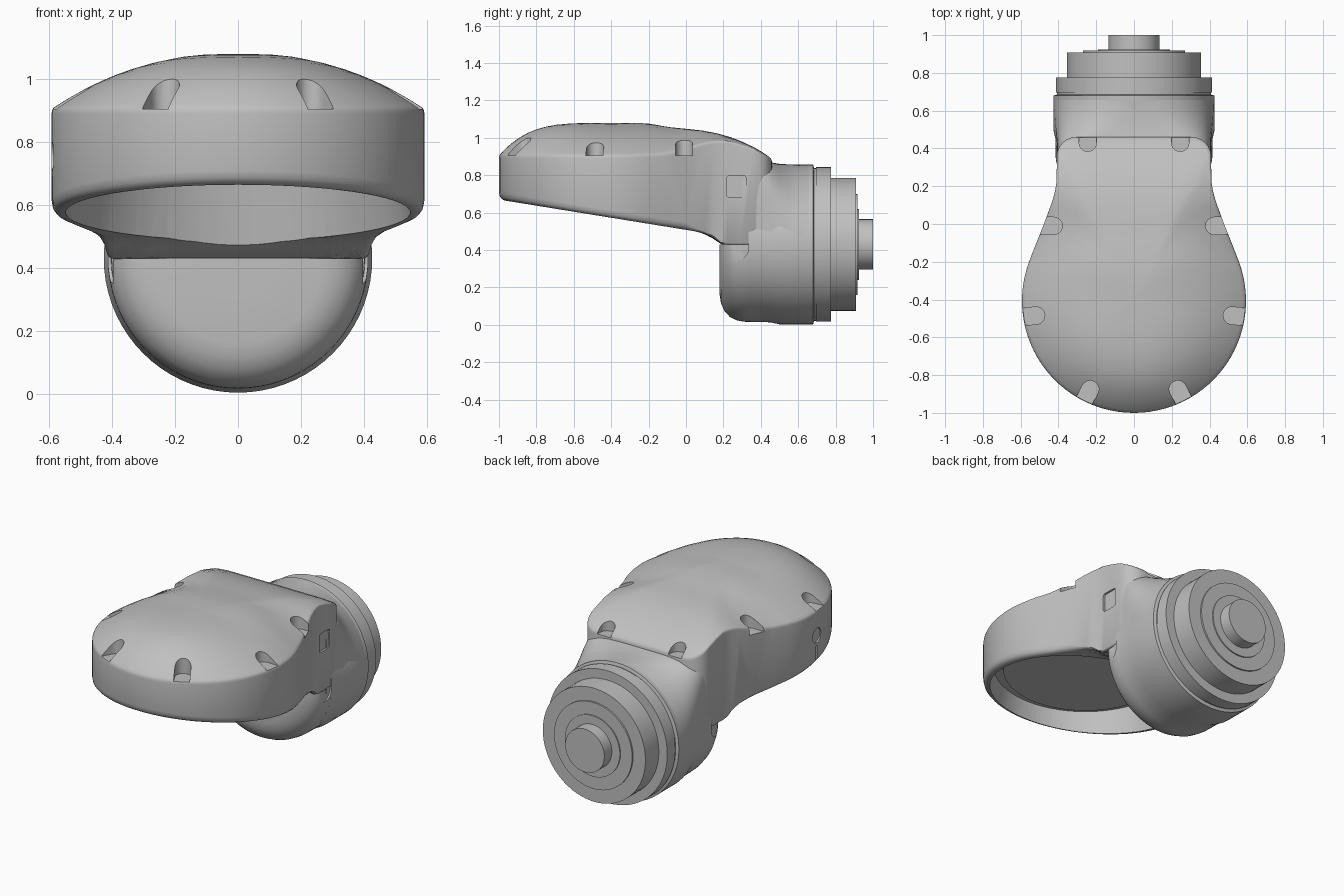
import bpy, bmesh, math
from mathutils import Vector, Matrix

cube = bpy.data.objects.get("Cube")
if cube:
    bpy.data.objects.remove(cube, do_unlink=True)

grey = bpy.data.materials.new("plain grey")
grey.use_nodes = True
grey.diffuse_color = (0.53, 0.53, 0.53, 1)
grey.node_tree.nodes["Principled BSDF"].inputs["Base Color"].default_value = (0.53, 0.53, 0.53, 1)


def make(name, bm):
    bmesh.ops.recalc_face_normals(bm, faces=bm.faces)
    mesh = bpy.data.meshes.new(name)
    bm.to_mesh(mesh)
    bm.free()
    mesh.materials.append(grey)
    obj = bpy.data.objects.new(name, mesh)
    bpy.context.collection.objects.link(obj)
    return obj


def loft(name, rings):
    """Skin a list of closed rings and cap both ends."""
    bm = bmesh.new()
    loops = [[bm.verts.new(p) for p in ring] for ring in rings]
    n = len(loops[0])
    for a, b in zip(loops, loops[1:]):
        for i in range(n):
            j = (i + 1) % n
            bm.faces.new((a[i], a[j], b[j], b[i]))
    bm.faces.new(loops[0])
    bm.faces.new(loops[-1])
    return make(name, bm)


def smooth(obj, angle=35):
    bpy.ops.object.select_all(action='DESELECT')
    obj.select_set(True)
    bpy.context.view_layer.objects.active = obj
    bpy.ops.object.shade_smooth_by_angle(angle=math.radians(angle))


def curve(points, t):
    """Linear interpolation through (position, value) pairs."""
    if t <= points[0][0]:
        return points[0][1]
    for (a, u), (b, v) in zip(points, points[1:]):
        if t <= b:
            return u + (v - u) * (t - a) / (b - a)
    return points[-1][1]


def cut(target, cutter):
    mod = target.modifiers.new("cut", 'BOOLEAN')
    mod.operation = 'DIFFERENCE'
    mod.solver = 'EXACT'
    mod.object = cutter
    bpy.ops.object.select_all(action='DESELECT')
    bpy.context.view_layer.objects.active = target
    target.select_set(True)
    bpy.ops.object.modifier_apply(modifier=mod.name)
    bpy.data.objects.remove(cutter, do_unlink=True)


def prism(name, outline, matrix, depth):
    """Extrude a flat outline along local z."""
    return loft(name, [[matrix @ Vector((x, y, z)) for x, y in outline] for z in (0, depth)])


def arc(cx, cy, r, start, end, n):
    angles = [math.radians(start + (end - start) * i / n) for i in range(n + 1)]
    return [(cx + r * math.cos(a), cy + r * math.sin(a)) for a in angles]


# Housing outline: round front, waisted sides, rounded square back
half = arc(0, -0.407, 0.593, -90, 20, 26)
half += [(0.525, -0.12), (0.477, 0), (0.44, 0.1), (0.424, 0.15), (0.416, 0.185), (0.411, 0.22), (0.409, 0.29)]
half += arc(0.308, 0.36, 0.1, 0, 90, 6) + [(0.2, 0.46), (0.1, 0.46), (0, 0.46)]
outline = half + [(-x, y) for x, y in reversed(half[1:-1])]

EDGE = [(-0.3, 0.905), (-0.1, 0.915), (0, 0.94), (0.12, 0.98), (0.22, 0.985),
        (0.34, 0.95), (0.43, 0.905), (0.46, 0.885)]
RIDGE = [(-0.24, 1.08), (-0.17, 1.074), (-0.08, 1.058), (0.07, 1.05), (0.15, 1.038),
         (0.23, 1.017), (0.33, 0.985), (0.42, 0.945), (0.46, 0.915)]
BOTTOM = [(-1, 0.67), (0.1, 0.492), (0.15, 0.465), (0.19, 0.43), (0.22, 0.428)]
MID = -0.4


def scaled(s):
    return [(x * s, MID + (y - MID) * s) for x, y in outline]


def dome(s, drop=0):
    """Ring of the top skin, fuller toward front and back than at the sides."""
    ring = []
    for (x, y), (ox, oy) in zip(scaled(s), outline):
        facing = (oy - MID) / math.hypot(ox, oy - MID)
        f = 1 - s ** (2.3 + 1.7 * facing ** 2)
        ring.append((x, y, curve(EDGE, y) * (1 - f) + curve(RIDGE, y) * f - drop))
    return ring


def underside(s, lift):
    return [(x, y, curve(BOTTOM, y) + lift * (1 if y < 0.05 else 0.2)) for x, y in scaled(s)]


rings = [underside(0.3 + 0.05 * i, 0) for i in range(14)]
rings += [underside(s, lift) for s, lift in ((0.975, 0.006), (0.992, 0.018), (1, 0.04))]
rings += [dome(1, 0.014), dome(0.997, 0.004), dome(0.99)]
rings += [dome(s) for s in (0.97, 0.94, 0.9, 0.82, 0.74, 0.66, 0.57, 0.48, 0.36, 0.24, 0.12, 0.02)]
housing = loft("housing", rings)

# Tapered round hollow under the housing, with a flat disc in its ceiling
cut(housing, loft("hollow_cutter", [[(x, y, z) for x, y in arc(0, -0.43, r, 0, 354, 59)]
                                    for z, r in ((0.4, 0.575), (0.77, 0.52))]))
smooth(prism("ceiling_disc", arc(0, -0.43, 0.465, 0, 354, 59), Matrix.Translation((0, 0, 0.745)), 0.03))

# Round-ended notches around the top edge: inner centre, outward angle, floor height
notches = [(0.232, -0.875, -62, 0.905), (0.518, -0.485, -5, 0.905),
           (0.425, -0.01, 0, 0.905), (0.245, 0.43, 90, 0.875)]
slot = arc(0, 0, 0.046, 90, 270, 10) + [(0.25, -0.046), (0.25, 0.046)]
for x, y, angle, floor in notches:
    for side in (1, -1):
        turn = math.radians(angle if side == 1 else 180 - angle)
        place = Matrix.Translation((side * x, y, floor)) @ Matrix.Rotation(turn, 4, 'Z')
        cut(housing, prism("notch_cutter", slot, place, 0.4))

# Round port and narrow slit on the right wall, shallow rounded recess on the left
sideways = Matrix.Rotation(math.radians(90), 4, 'Y')
slit = [(-0.05, -0.008), (0.05, -0.008), (0.05, 0.008), (-0.05, 0.008)]
pad = [p for cx, cy, a in ((0.04, 0.035, 0), (-0.04, 0.035, 90), (-0.04, -0.035, 180), (0.04, -0.035, 270))
       for p in arc(cx, cy, 0.018, a, a + 90, 4)]
for name, shape, spot in (("port_cutter", arc(0, 0, 0.045, 0, 345, 23), (-0.68, -0.45, 0.755)),
                          ("slit_cutter", slit, (-0.68, -0.45, 0.64)),
                          ("recess_cutter", pad, (0.398, 0.27, 0.74))):
    cut(housing, prism(name, shape, Matrix.Translation(spot) @ sideways, 0.1))
smooth(housing, 42)

# Round body behind the housing, stepped like a motor, with a shaft at the back
AXIS = 0.43


def section(y, r, power=2.0, top=None):
    """Ring across y: round below the axis, squarer above it as power grows."""
    ring = []
    for i in range(72):
        a = 2 * math.pi * i / 72
        c, s = math.cos(a), math.sin(a)
        if s < 0:
            ring.append((c * r, y, AXIS + s * r))
        else:
            x = math.copysign(abs(c) ** (2 / power), c) * r
            ring.append((x, y, AXIS + s ** (2 / power) * (top or r)))
    return ring


def turned(name, profile):
    smooth(loft(name, [section(y, r) for y, r in profile]))


turned("body", [(0.335, 0.414), (0.45, 0.416), (0.5, 0.427), (0.68, 0.427), (0.685, 0.408), (0.7, 0.408)])
turned("rear_ring", [(0.695, 0.4), (0.695, 0.413), (0.775, 0.413), (0.775, 0.34)])
turned("motor_drum", [(0.76, 0.355), (0.908, 0.355)])
turned("motor_plate", [(0.9, 0.27), (0.918, 0.27)])
turned("motor_boss", [(0.91, 0.19), (0.925, 0.19)])
turned("shaft", [(0.9, 0.135), (1.0, 0.135)])

# Half-round cup in front of the body, flat on top, with a scallop in each side
CUP = [(0.18, 0.1), (0.18, 0.27), (0.187, 0.315), (0.205, 0.355), (0.235, 0.388),
       (0.27, 0.405), (0.31, 0.413), (0.345, 0.414)]
cup = loft("front_cup", [section(y, r, 2, 0.001) for y, r in CUP])
scallop = [(-0.5, 0.15), (-0.35, 0.15)] + arc(-0.41, 0.275, 0.06, 0, 90, 6) + [(-0.5, 0.335)]
for x in (0.398, -0.498):
    cut(cup, prism("scallop_cutter", scallop, Matrix.Translation((x, 0, 0)) @ sideways, 0.1))
smooth(cup)

# Neck blending the squared housing back into the round body
smooth(loft("neck", [section(0.3, 0.402, 9, 0.445), section(0.41, 0.408, 7, 0.445),
                     section(0.46, 0.411, 4.8, 0.438), section(0.5, 0.416, 3.5, 0.431),
                     section(0.55, 0.422, 2.6, 0.428), section(0.6, 0.426, 2.2, 0.427),
                     section(0.66, 0.4265, 2, 0.4265)]), 45)
